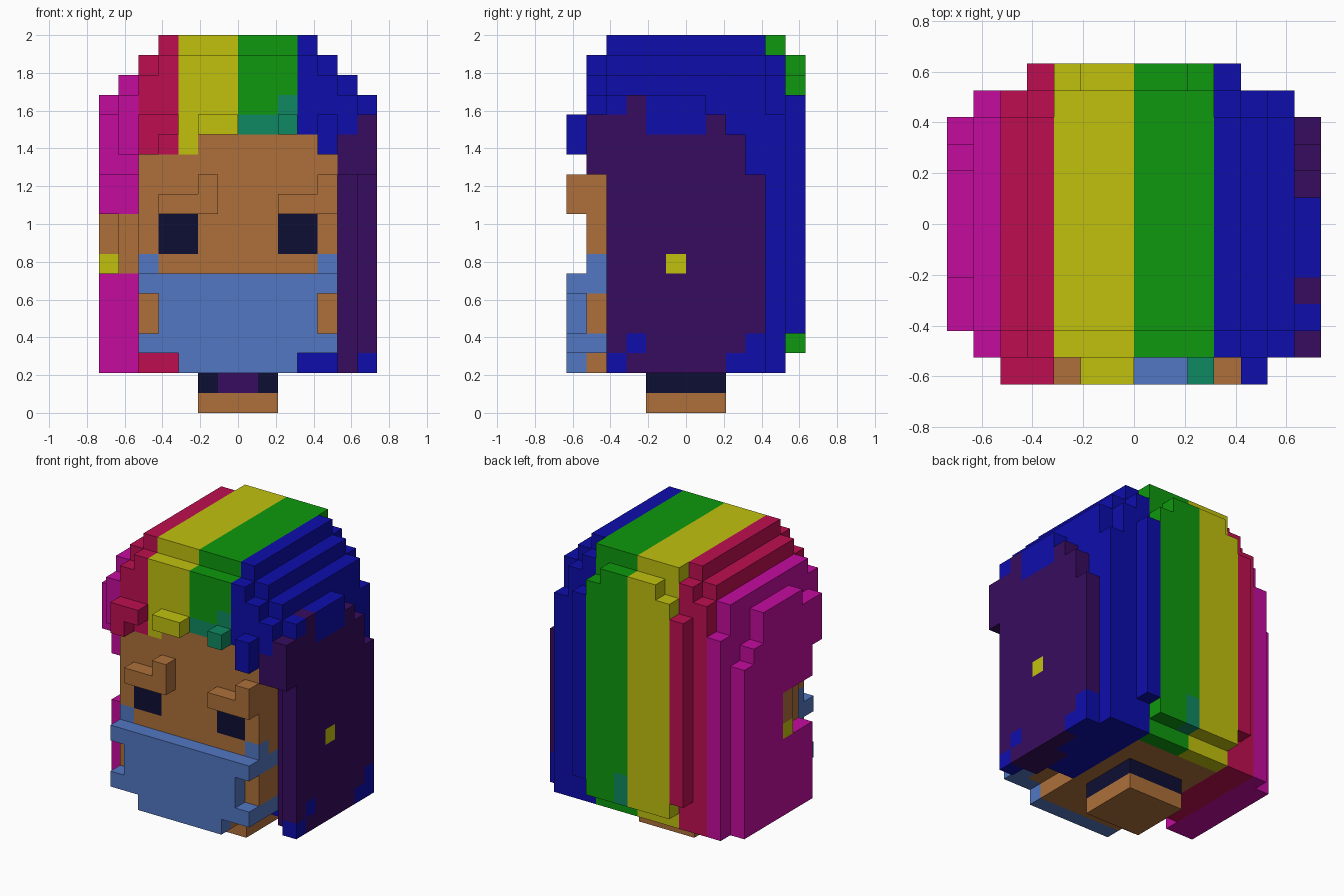
import bpy
import bmesh
from mathutils import Vector

cube = bpy.data.objects.get("Cube")
if cube:
    bpy.data.objects.remove(cube)

U = 2 / 19  # edge of one block

COLOURS = {
    "pink": (196, 12, 158), "red": (190, 15, 80), "yellow": (193, 193, 15),
    "green": (14, 153, 14), "blue": (13, 13, 172), "purple": (54, 12, 94),
    "skin": (174, 112, 58), "light_blue": (82, 119, 194),
    "navy": (13, 13, 52), "teal": (15, 137, 97),
}


def linear(c):
    c /= 255
    return c / 12.92 if c <= 0.04045 else ((c + 0.055) / 1.055) ** 2.4


MATS = {}
for name, rgb in COLOURS.items():
    m = bpy.data.materials.new(name)
    m.use_nodes = True
    col = (*[linear(c) for c in rgb], 1)
    m.diffuse_color = col
    m.node_tree.nodes["Principled BSDF"].inputs["Base Color"].default_value = col
    MATS[name] = m

cells = {}  # (x, y, z) -> (part, colour)


def hair_colour(x, y, z):
    """Vertical rainbow stripes across the width."""
    if x >= 6 or (x == 5 and y < 0 and z < 14):
        return "purple"
    for limit, colour in ((-5, "pink"), (-3, "red"), (0, "yellow"), (3, "green")):
        if x < limit:
            return colour
    return "blue"


def fill(part, colour, x0, x1, y0, y1, z0, z1):
    """Fill a box of blocks; a colour of None uses the hair stripes."""
    for x in range(x0, x1):
        for y in range(y0, y1):
            for z in range(z0, z1):
                cells[x, y, z] = (part, colour or hair_colour(x, y, z))


def hair(*box):
    fill("hair", None, *box)


def hair_both(x0, x1, *rest):
    hair(x0, x1, *rest)
    hair(-x1, -x0, *rest)


def paint(colour, x0, x1, y0, y1, z0, z1):
    """Recolour blocks that are already filled."""
    for k, (part, _) in list(cells.items()):
        if x0 <= k[0] < x1 and y0 <= k[1] < y1 and z0 <= k[2] < z1:
            cells[k] = (part, colour)


# Hair crown, stepped towards the top
hair(-4, 4, -4, 4, 18, 19)
hair(-3, 3, 4, 5, 18, 19)
hair(-4, 4, -5, 5, 17, 18)
hair_both(4, 5, -4, 4, 17, 18)
hair(-5, 5, -5, 5, 14, 17)
hair_both(5, 6, -4, 4, 16, 17)
hair_both(5, 6, -5, 4, 14, 16)
hair_both(5, 6, -5, 5, 14, 15)

# Hair back and inner sides
hair(-5, 5, 4, 5, 2, 14)
hair_both(3, 5, -2, 5, 2, 3)
hair_both(5, 6, -3, 5, 2, 14)
hair(5, 6, -5, -3, 12, 14)
hair(-6, -5, -5, -3, 13, 14)
hair(-6, -5, -4, -3, 12, 13)
for half, z0, z1 in ((4, 4, 16), (3, 3, 17), (2, 3, 18)):
    hair(-half, half, 5, 6, z0, z1)

# Outer hair panel, left side
for y0, y1, z0, z1 in ((-5, -4, 12, 15), (-4, -2, 2, 16), (-2, 1, 2, 16),
                       (1, 2, 2, 15), (2, 3, 2, 14), (3, 4, 2, 12)):
    hair(6, 7, y0, y1, z0, z1)
paint("blue", 6, 7, -4, -3, 15, 16)
paint("blue", 6, 7, -2, 1, 14, 16)
paint("blue", 6, 7, -4, -3, 2, 3)
paint("blue", 6, 7, -3, -2, 3, 4)
paint("blue", 6, 7, 2, 4, 2, 3)
paint("blue", 6, 7, 3, 4, 3, 4)

# Outer hair panel, right side, with an opening for the ear
for y0, y1, z0, z1 in ((-4, -2, 12, 15), (-3, -2, 2, 15), (-2, 2, 2, 16),
                       (2, 3, 2, 14), (3, 4, 2, 13)):
    hair(-7, -6, y0, y1, z0, z1)
for k in [k for k in cells if k[0] < -5 and k[1] < 0 and 7 <= k[2] < 10]:
    del cells[k]

# Head, chin, ear and earring
fill("head", "skin", -5, 5, -5, 4, 3, 14)
fill("head", "skin", -3, 3, -5, 4, 2, 3)
fill("ear", "skin", -6, -5, -3, 0, 7, 10)
fill("ear", "skin", -7, -6, -1, 0, 8, 10)
fill("earring", "yellow", -7, -6, -1, 0, 7, 8)
paint("yellow", 6, 7, -1, 0, 7, 8)

# Hairline on the forehead
hair(-5, -2, -5, -4, 13, 14)
hair(4, 5, -5, -4, 13, 14)
paint("teal", 0, 3, -5, -4, 14, 15)
paint("teal", 2, 3, -5, -4, 15, 16)
paint("teal", 0, 1, 5, 6, 3, 5)

# Raised fringe tufts
hair(-5, -4, -6, -5, 13, 15)
hair(-4, -3, -6, -5, 14, 15)
hair(-2, 0, -6, -5, 14, 15)
fill("hair", "teal", 2, 3, -6, -5, 14, 15)
hair(4, 5, -6, -5, 13, 15)

# Eyes and eyebrows
for x in (-4, 2):
    paint("navy", x, x + 2, -5, -4, 8, 10)
    fill("eyebrows", "skin", x, x + 2, -6, -5, 10, 11)
    fill("eyebrows", "skin", x + 2, x + 3, -6, -5, 10, 12)

# Face mask with straps
fill("mask", "light_blue", -4, 4, -6, -5, 3, 7)
fill("mask", "light_blue", -3, 3, -6, -5, 2, 3)
for z in (3, 6):
    fill("mask", "light_blue", -5, 5, -6, -5, z, z + 1)
for x in (-5, 4):
    paint("light_blue", x, x + 1, -5, -3, 6, 7)
    paint("light_blue", x, x + 1, -5, -4, 7, 8)
    paint("light_blue", x, x + 1, -5, -3, 3, 4)

# Neck and choker
fill("neck", "skin", -2, 2, -2, 2, 0, 1)
fill("choker", "navy", -2, 2, -2, 2, 1, 2)
paint("purple", -1, 1, -2, -1, 1, 2)


def build(part):
    """Make one mesh from the exposed block sides of a part."""
    bm = bmesh.new()
    used = []
    for k, (p, colour) in cells.items():
        if p != part:
            continue
        if colour not in used:
            used.append(colour)
        for axis in range(3):
            for side in (0, 1):
                step = [0, 0, 0]
                step[axis] = 2 * side - 1
                if tuple(a + b for a, b in zip(k, step)) in cells:
                    continue
                u, v = (axis + 1) % 3, (axis + 2) % 3
                corners = []
                for du, dv in ((0, 0), (1, 0), (1, 1), (0, 1)):
                    c = Vector(k)
                    c[axis] += side
                    c[u] += du
                    c[v] += dv
                    corners.append(bm.verts.new(c * U))
                if not side:
                    corners.reverse()
                bm.faces.new(corners).material_index = used.index(colour)
    bmesh.ops.remove_doubles(bm, verts=bm.verts, dist=U / 100)
    bmesh.ops.dissolve_limit(bm, angle_limit=0.01, verts=bm.verts,
                             edges=bm.edges, delimit={'MATERIAL'})
    mesh = bpy.data.meshes.new(part)
    bm.to_mesh(mesh)
    bm.free()
    for colour in used:
        mesh.materials.append(MATS[colour])
    bpy.context.collection.objects.link(bpy.data.objects.new(part, mesh))


for part in sorted({p for p, _ in cells.values()}):
    build(part)
